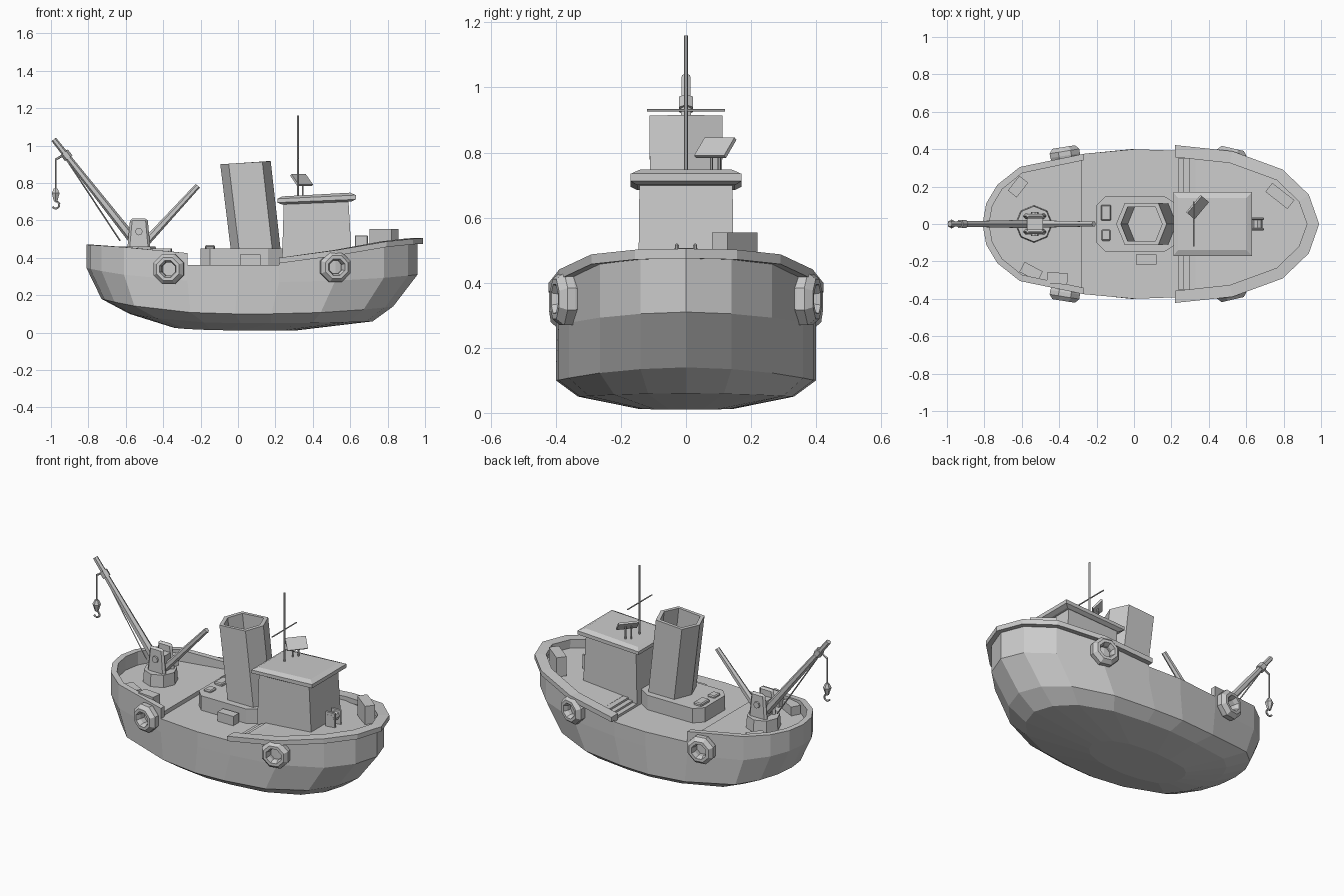
import bpy, bmesh, math
from mathutils import Vector, Matrix

if "Cube" in bpy.data.objects:
    bpy.data.objects.remove(bpy.data.objects["Cube"])

grey = bpy.data.materials.new("plain grey")
grey.use_nodes = True
GREY = (0.6, 0.6, 0.6, 1)
grey.diffuse_color = GREY
grey.node_tree.nodes["Principled BSDF"].inputs["Base Color"].default_value = GREY


def finish(name, bm):
    bmesh.ops.recalc_face_normals(bm, faces=bm.faces)
    mesh = bpy.data.meshes.new(name)
    bm.to_mesh(mesh)
    bm.free()
    mesh.materials.append(grey)
    obj = bpy.data.objects.new(name, mesh)
    bpy.context.collection.objects.link(obj)
    return obj


def loft(name, rings, closed=True, caps=True):
    """Skin a list of equal-length point rings."""
    bm = bmesh.new()
    rows = [[bm.verts.new(p) for p in ring] for ring in rings]
    n = len(rows[0])
    for a, b in zip(rows, rows[1:]):
        for i in range(n if closed else n - 1):
            j = (i + 1) % n
            bm.faces.new((a[i], a[j], b[j], b[i]))
    if caps:
        bm.faces.new(rows[0])
        bm.faces.new(rows[-1])
    return finish(name, bm)


def box(name, centre, size, turn=0, tilt=0, bevel=0, top=1):
    bm = bmesh.new()
    bmesh.ops.create_cube(bm, size=1)
    for v in bm.verts:
        if v.co.z > 0:
            v.co.x *= top
            v.co.y *= top
    bmesh.ops.scale(bm, vec=size, verts=bm.verts)
    if bevel:
        bmesh.ops.bevel(bm, geom=bm.edges[:], offset=bevel, segments=1, affect='EDGES')
    m = Matrix.Rotation(math.radians(turn), 4, 'Z') @ Matrix.Rotation(math.radians(tilt), 4, 'X')
    bm.transform(Matrix.Translation(centre) @ m)
    return finish(name, bm)


def rod(name, a, b, r1, r2=None, sides=6):
    a, b = Vector(a), Vector(b)
    bm = bmesh.new()
    bmesh.ops.create_cone(bm, cap_ends=True, segments=sides, radius1=r1,
                          radius2=r1 if r2 is None else r2, depth=(b - a).length)
    rot = (b - a).to_track_quat('Z', 'Y').to_matrix().to_4x4()
    bm.transform(Matrix.Translation((a + b) / 2) @ rot)
    return finish(name, bm)


def lerp(table, x):
    for (x0, y0), (x1, y1) in zip(table, table[1:]):
        if x <= x1:
            return y0 + (y1 - y0) * max(0, x - x0) / (x1 - x0)
    return table[-1][1]


# Hull: one half outline, shrunk and lifted for each lower ring
HALF = [(-.81, 0), (-.79, .11), (-.73, .21), (-.61, .305), (-.27, .375), (0, .4),
        (.22, .392), (.52, .36), (.78, .265), (.91, .14), (.96, 0)]
STERN, BOW, DECK = -.81, .96, .36


def hull_ring(x0, x1, width, z_stern, z_mid, z_bow):
    half = []
    for x, y in HALF:
        t = (x - STERN) / (BOW - STERN)
        s = 2 * t - 1
        end = z_bow if s > 0 else z_stern
        half.append((x0 + t * (x1 - x0), y * width, z_mid + (end - z_mid) * abs(s) ** 2.5))
    return half + [(x, -y, z) for x, y, z in half[-2:0:-1]]


loft("hull", [hull_ring(STERN, BOW, 1, DECK, DECK, DECK),
              hull_ring(STERN, BOW, 1, .345, .27, .31),
              hull_ring(-.73, .83, 1, .18, .1, .14),
              hull_ring(-.58, .72, .83, .1, .05, .06),
              hull_ring(-.34, .3, .36, .025, .012, .01)])


# Raised end decks, bulwarks and rail, all following the hull outline
def end_path(x_cut, bow):
    half = [p for p in HALF if (p[0] > x_cut if bow else p[0] < x_cut)]
    if not bow:
        half.reverse()
    half.insert(0, (x_cut, lerp(HALF, x_cut)))
    return half + [(x, -y) for x, y in half[-2::-1]]


def offset(path, d):
    out = []
    for i, p in enumerate(path):
        a, b = path[max(i - 1, 0)], path[min(i + 1, len(path) - 1)]
        n = Vector((b[1] - a[1], a[0] - b[0])).normalized()
        if n.x * p[0] + n.y * p[1] < 0:
            n = -n
        out.append((p[0] + n.x * d, p[1] + n.y * d))
    for i in (0, -1):
        out[i] = (path[i][0], out[i][1])
    return out


def strip(name, path, inner, outer, low, high):
    a, b = offset(path, outer), offset(path, -inner)
    loft(name, [[(*p, low(c[0])), (*p, high(c[0])), (*q, high(c[0])), (*q, low(c[0]))]
                for p, q, c in zip(a, b, path)])


def deck(name, path, height):
    loft(name, [[(x, y, DECK - .005) for x, y in path], [(x, y, height(x)) for x, y in path]])


def bow_sheer(x):
    return lerp([(.22, .4), (.6, .452), (.82, .495), (.96, .505)], x)


def bow_deck(x):
    return .4 + .05 * (x - .33) / .6


def stern_sheer(x):
    return lerp([(-.81, .47), (-.61, .457), (-.27, .425)], x)


deck("bow_deck", offset(end_path(.33, True), -.005), bow_deck)
deck("stern_deck", offset(end_path(-.28, False), -.005), lambda x: .385)
bow = end_path(.22, True)
strip("bow_bulwark", bow, .03, 0, lambda x: DECK - .005, lambda x: bow_sheer(x) - .01)
strip("bow_rail", bow, .035, .03, lambda x: bow_sheer(x) - .03, bow_sheer)
strip("stern_bulwark", end_path(-.27, False), .035, 0, lambda x: DECK - .005, stern_sheer)
for i in range(3):
    box(f"deck_step_{i}", (.285 + i * .015, 0, .365 + i * .006), (.1 - i * .03, .7, .02 + i * .012))

# Wheelhouse with an overhanging, bevelled roof
def slab(x0, x1, y, z0, z1):
    return [(x0, y, z0), (x0, -y, z0), (x1, -y, z1), (x1, y, z1)]


loft("wheelhouse", [slab(.235, .61, .147, .37, .37), slab(.245, .59, .143, .7, .715)])
loft("wheelhouse_roof", [slab(.235, .605, .15, .685, .7), slab(.21, .63, .17, .695, .712),
                         slab(.21, .63, .17, .715, .735), slab(.235, .6, .14, .728, .748)])

# Mast and radar on the roof
rod("mast", (.32, 0, .73), (.32, 0, 1.16), .006)
rod("mast_crossbar", (.32, -.12, .93), (.32, .12, .93), .004)
for i, d in enumerate((-.012, .012)):
    rod(f"radar_post_{i}", (.335 + d, .09 + d, .73), (.335 + d, .09 + d, .81), .005)
box("radar_panel", (.34, .09, .815), (.12, .075, .012), turn=50, tilt=48)

# Funnel casing, hollow leaning funnel
casing = [(-.2, .1), (-.15, .15), (.16, .15), (.24, .1), (.24, -.1), (.16, -.15), (-.15, -.15), (-.2, -.1)]
loft("funnel_casing", [[(x, y, z) for x, y in casing] for z in (.355, .45)])


def hexagon(cx, shrink, z):
    pts = [(-.135, 0), (-.09, .112), (.09, .112), (.135, 0), (.09, -.112), (-.09, -.112)]
    return [(cx + x * shrink, y * shrink, z + x * .06) for x, y in pts]


loft("funnel", [hexagon(.095, .98, .44), hexagon(.04, 1, .908), hexagon(.04, .82, .908), hexagon(.075, .8, .6)])
box("casing_hatch", (-.15, .06, .455), (.055, .085, .025), bevel=.006)
box("casing_hatch_small", (-.15, -.06, .453), (.05, .06, .02), bevel=.006)

# Deck lockers
box("side_locker", (.065, -.19, .388), (.11, .055, .06))
box("bow_locker", (.78, .15, .495), (.15, .06, .12), turn=-38)
box("stern_locker_left", (-.62, .2, .41), (.1, .06, .06), turn=52)
box("stern_locker_right", (-.55, -.255, .41), (.11, .06, .06), turn=-28)
box("stern_locker_side", (-.41, -.29, .415), (.11, .06, .07), turn=-5)

# Anchor windlass
for side in (-1, 1):
    box(f"windlass_cheek_{side}", (.66, side * .028, .47), (.07, .012, .1), bevel=.004)
rod("windlass_drum", (.66, -.035, .48), (.66, .035, .48), .026, sides=8)

# Crane: pedestal, cheeks, booms and stay
rod("crane_pedestal", (-.535, 0, .38), (-.535, 0, .46), .1, .095, sides=8)
for side in (-1, 1):
    box(f"crane_cheek_{side}", (-.53, side * .042, .525), (.125, .03, .17), bevel=.012, top=.75)
box("crane_core", (-.53, 0, .505), (.085, .07, .11))
rod("crane_axle", (-.53, -.065, .54), (-.53, .065, .54), .02, sides=8)
rod("main_boom", (-.54, 0, .47), (-.985, 0, 1.033), .026, .015)
rod("short_boom", (-.5, 0, .475), (-.215, 0, .785), .022, .015)
rod("boom_stay", (-.63, 0, .49), (-.93, 0, .945), .004, sides=4)
rod("boom_collar", (-.905, 0, .932), (-.93, 0, .964), .025)

# Hanging hook
rod("hook_arm", (-.915, 0, .96), (-.975, 0, .925), .006)
rod("hook_cable", (-.975, 0, .93), (-.975, 0, .76), .004)
rod("hook_block_top", (-.975, 0, .77), (-.975, 0, .745), .012, .024)
rod("hook_block_bottom", (-.975, 0, .745), (-.975, 0, .7), .024, .01)
arc = []
for i in range(7):
    a = math.radians(90 - i * 40)
    arc.append((-.975 + .02 * math.cos(a), 0, .682 + .02 * math.sin(a)))
for i, (p, q) in enumerate(zip(arc, arc[1:])):
    rod(f"hook_bend_{i}", p, q, .006, sides=5)

# Tyre fenders: octagonal rings hung on both sides
def tyre(name, x, y, z, yaw):
    profile = [(.04, -.035), (.08, -.035), (.087, -.012), (.087, .012), (.066, .035), (.048, .035), (.038, .01)]
    turn = Matrix.Translation((x, y, z)) @ Matrix.Rotation(math.radians(yaw), 4, 'Z')
    rings = []
    for k in range(9):
        a = math.radians(22.5 + 45 * k)
        rings.append([turn @ Vector((r * math.cos(a), math.copysign(1, y) * d, r * math.sin(a))) for r, d in profile])
    obj = loft(name, rings, caps=False)
    bm = bmesh.new()
    bm.from_mesh(obj.data)
    bmesh.ops.remove_doubles(bm, verts=bm.verts, dist=.0005)
    bmesh.ops.recalc_face_normals(bm, faces=bm.faces)
    bm.to_mesh(obj.data)
    bm.free()


for side, label in ((1, "left"), (-1, "right")):
    tyre(f"stern_tyre_{label}", -.37, side * .377, .34, side * 9)
    tyre(f"bow_tyre_{label}", .52, side * .37, .35, side * -13)
